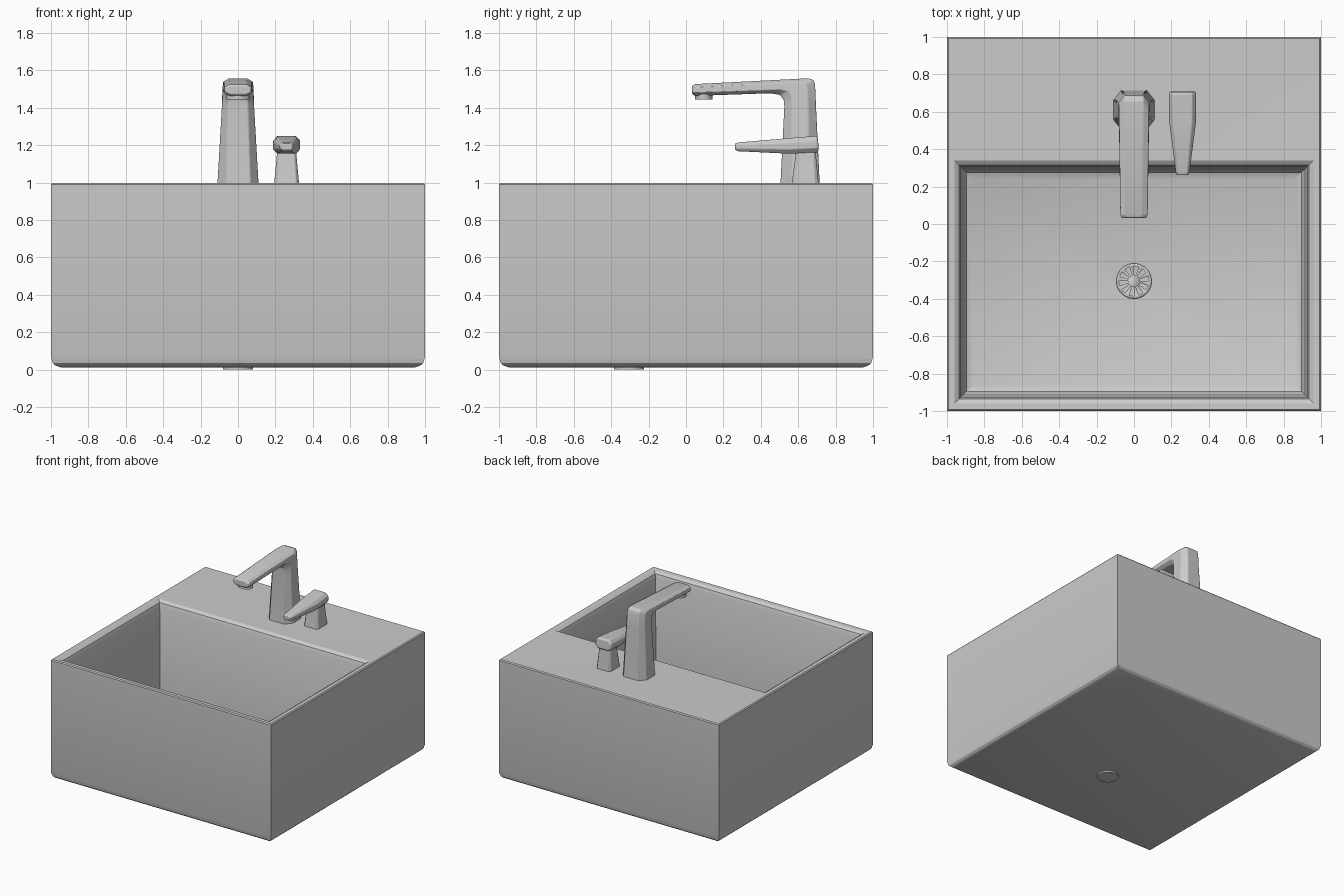
import bpy, bmesh, math
from mathutils import Vector

if "Cube" in bpy.data.objects:
    bpy.data.objects.remove(bpy.data.objects["Cube"])


def make_object(name, bm):
    bmesh.ops.recalc_face_normals(bm, faces=bm.faces[:])
    mesh = bpy.data.meshes.new(name)
    bm.to_mesh(mesh)
    bm.free()
    ob = bpy.data.objects.new(name, mesh)
    bpy.context.collection.objects.link(ob)
    return ob


def loft(name, loops, bevel=0.0):
    """Skin a list of equal-length loops and cap both ends."""
    bm = bmesh.new()
    rings = [[bm.verts.new(p) for p in lp] for lp in loops]
    n = len(rings[0])
    for a, b in zip(rings, rings[1:]):
        for i in range(n):
            j = (i + 1) % n
            bm.faces.new((a[i], a[j], b[j], b[i]))
    bm.faces.new(rings[0][::-1])
    bm.faces.new(rings[-1])
    ob = make_object(name, bm)
    if bevel:
        m = ob.modifiers.new("soft_edges", 'BEVEL')
        m.width, m.segments, m.limit_method = bevel, 2, 'ANGLE'
        m.angle_limit = math.radians(25)
    return ob


def rect(x, y0, y1, z):
    return [(-x, y0, z), (x, y0, z), (x, y1, z), (-x, y1, z)]


def octagon(inner, outer, w, cx=0.0, k=0.62, t=0.25):
    """Chamfered section spanning two (y, z) points, half width w."""
    a, b = Vector((cx, *inner)), Vector((cx, *outer))
    prof = [(-k, 0), (k, 0), (1, t), (1, 1 - t), (k, 1), (-k, 1), (-1, 1 - t), (-1, t)]
    return [a.lerp(b, s) + Vector((u * w, 0, 0)) for u, s in prof]


def cylinder(name, r, z0, z1, y, sx=1.0, n=32):
    ang = [2 * math.pi * i / n for i in range(n)]
    return loft(name, [[(r * sx * math.cos(a), y + r * math.sin(a), z) for a in ang]
                       for z in (z0, z1)])


# Basin: outer shell, rim, inner walls and floor sloping to the drain
DY = -0.305
loft("sink_basin", [
    rect(0.945, -0.945, 0.945, 0.012),
    rect(0.975, -0.975, 0.975, 0.022),
    rect(0.99, -0.99, 0.99, 0.035),
    rect(1.0, -1.0, 1.0, 0.07),
    rect(1.0, -1.0, 1.0, 0.99),
    rect(0.993, -0.993, 0.993, 0.998),
    rect(0.96, -0.96, 0.34, 0.996),
    rect(0.935, -0.935, 0.315, 0.98),
    rect(0.925, -0.925, 0.305, 0.95),
    rect(0.91, -0.91, 0.29, 0.20),
    rect(0.895, -0.895, 0.275, 0.165),
    rect(0.86, -0.86, 0.24, 0.15),
    rect(0.06, DY - 0.06, DY + 0.06, 0.105),
])

# Drain outlet under the basin
cylinder("drain_outlet", 0.08, 0.0, 0.1, DY)

# Slotted drain cover: polar grid with every other middle sector left open
bm = bmesh.new()
N = 20
rings = [[bm.verts.new((r * math.cos(2 * math.pi * i / N),
                        DY + r * math.sin(2 * math.pi * i / N), 0.125))
          for i in range(N)] for r in (0.032, 0.08, 0.095)]
bm.faces.new(rings[0])
for k in range(2):
    for i in range(N):
        if k == 1 or i % 2:
            j = (i + 1) % N
            bm.faces.new((rings[k][i], rings[k + 1][i], rings[k + 1][j], rings[k][j]))
cover = make_object("drain_cover", bm)
solid = cover.modifiers.new("thickness", 'SOLIDIFY')
solid.thickness = 0.018

# Faucet: tapered column flowing into the spout
loft("faucet", [octagon(*s) for s in (
    ((0.505, 0.99), (0.715, 0.99), 0.11),
    ((0.526, 1.41), (0.695, 1.41), 0.086),
    ((0.522, 1.445), (0.69, 1.525), 0.083),
    ((0.50, 1.47), (0.682, 1.548), 0.081),
    ((0.45, 1.478), (0.655, 1.558), 0.08),
    ((0.05, 1.464), (0.05, 1.527), 0.073),
    ((0.033, 1.472), (0.033, 1.52), 0.066),
)], 0.005)

# Spout nozzle
cylinder("spout_nozzle", 0.047, 1.445, 1.475, 0.095, 1.3)

# Handle base: chamfered tapered post
HX = 0.26
loft("handle_base", [octagon(*s, cx=HX, k=0.8, t=0.12) for s in (
    ((0.565, 0.99), (0.71, 0.99), 0.067),
    ((0.585, 1.14), (0.695, 1.14), 0.053),
    ((0.585, 1.18), (0.695, 1.18), 0.05),
)], 0.004)

# Handle lever tapering towards the front
loft("handle_lever", [octagon(*s, cx=HX, k=0.7, t=0.28) for s in (
    ((0.71, 1.172), (0.705, 1.24), 0.066),
    ((0.70, 1.16), (0.695, 1.25), 0.072),
    ((0.55, 1.155), (0.55, 1.238), 0.072),
    ((0.28, 1.168), (0.28, 1.215), 0.037),
    ((0.262, 1.176), (0.262, 1.209), 0.031),
)], 0.004)

# Smooth gentle transitions, keep hard edges crisp
for ob in bpy.context.collection.objects:
    ob.select_set(True)
    bpy.context.view_layer.objects.active = ob
bpy.ops.object.shade_smooth_by_angle(angle=math.radians(20))
